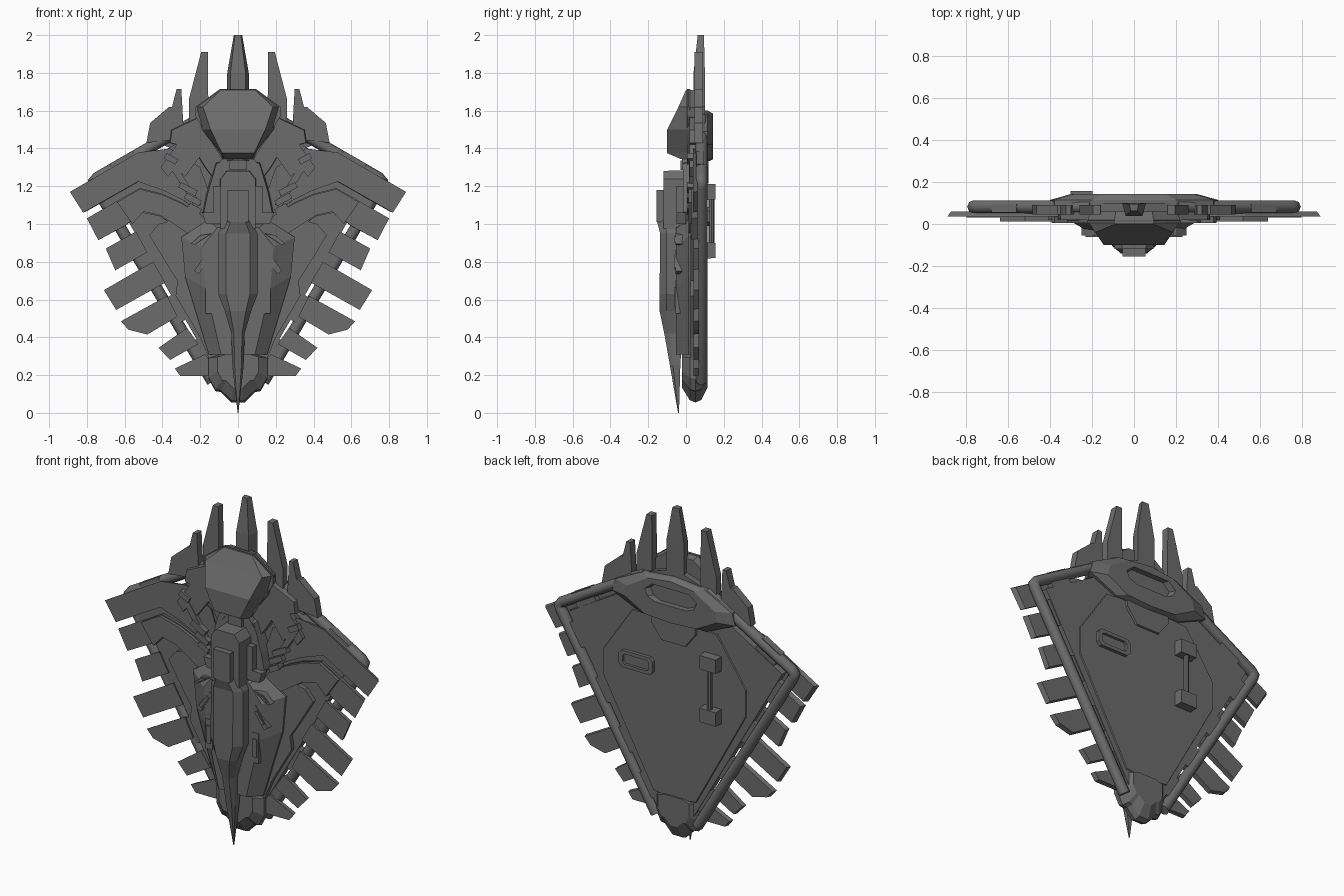
import bpy, bmesh, math

dark = bpy.data.materials.new("dark_metal")
dark.diffuse_color = (.15, .15, .15, 1)


def add(name, me):
    me.materials.clear()
    me.materials.append(dark)
    ob = bpy.data.objects.new(name, me)
    bpy.context.collection.objects.link(ob)
    return ob


def loft(name, rings):
    """Skin equal-length rings of 3D points and cap both ends."""
    bm = bmesh.new()
    vs = [[bm.verts.new(p) for p in r] for r in rings]
    n = len(rings[0])
    for a, b in zip(vs, vs[1:]):
        for i in range(n):
            bm.faces.new((a[i], a[(i + 1) % n], b[(i + 1) % n], b[i]))
    bm.faces.new(vs[0][::-1])
    bm.faces.new(vs[-1])
    bmesh.ops.remove_doubles(bm, verts=bm.verts, dist=1e-5)
    bmesh.ops.recalc_face_normals(bm, faces=bm.faces)
    me = bpy.data.meshes.new(name)
    bm.to_mesh(me)
    bm.free()
    return add(name, me)


def sym(half):
    """Complete a right-hand half outline with its mirror image."""
    return list(half) + [(-p[0],) + tuple(p[1:]) for p in reversed(half) if abs(p[0]) > 1e-6]


def shrink(pts, s):
    cx = sum(p[0] for p in pts) / len(pts)
    cz = sum(p[1] for p in pts) / len(pts)
    return [(cx + (x - cx) * s, cz + (z - cz) * s) for x, z in pts]


def plate(name, pts, front, back, sf=1.0, sb=1.0):
    """Extruded outline; sf / sb scale the front and back faces."""
    return loft(name, [[(x, front, z) for x, z in shrink(pts, sf)],
                       [(x, back, z) for x, z in shrink(pts, sb)]])


def pair(name, pts, *args):
    plate(name + "_right", pts, *args)
    plate(name + "_left", [(-x, z) for x, z in pts], *args)


def bar(x, z, w, h, deg):
    """Rotated rectangle outline."""
    c, s = math.cos(math.radians(deg)), math.sin(math.radians(deg))
    return [(x + a * c - b * s, z + a * s + b * c)
            for a, b in ((-w/2, -h/2), (w/2, -h/2), (w/2, h/2), (-w/2, h/2))]


# Main kite panel
plate("main_panel", sym([(0, 1.6), (.15, 1.53), (.695, 1.21), (.12, .22), (0, .2)]), .05, .1)

# Rim tubes
for s, side in ((1, "right"), (-1, "left")):
    cu = bpy.data.curves.new("rim", 'CURVE')
    cu.dimensions = '3D'
    cu.bevel_depth = .031
    cu.bevel_resolution = 2
    cu.use_fill_caps = True
    path = [(.135, .165), (.755, 1.2), (.765, 1.225), (.745, 1.245), (.2, 1.56)]
    sp = cu.splines.new('POLY')
    sp.points.add(len(path) - 1)
    for p, (x, z) in zip(sp.points, path):
        p.co = (s * x, .082, z, 1)
    tmp = bpy.data.objects.new("rim_tmp", cu)
    bpy.context.collection.objects.link(tmp)
    me = bpy.data.meshes.new_from_object(tmp.evaluated_get(bpy.context.evaluated_depsgraph_get()))
    bpy.data.objects.remove(tmp)
    add("rim_tube_" + side, me)

# Brackets joining panel and rim
for i, t in enumerate((.12, .35, .6, .88)):
    pair(f"rim_bracket_{i}", bar(.12 + .585 * t, .2 + 1.01 * t, .09, .15, -30), .055, .095)
pair("upper_bracket", bar(.59, 1.3, .14, .12, -30), .055, .095)

# Edge blades
blades = [
    [(.70, .87), (.65, .755), (.48, .85), (.54, .96)],
    [(.71, .65), (.645, .545), (.385, .69), (.45, .80)],
    [(.62, .485), (.58, .44), (.48, .415), (.32, .51), (.375, .62)],
    [(.42, .345), (.36, .28), (.21, .365), (.27, .45)],
    [(.335, .235), (.305, .195), (.16, .195), (.11, .23), (.175, .31)]]
for i, b in enumerate(blades):
    pair(f"edge_blade_{i}", b, .04, .068, 1, .94)

# Upper and lower arm bands ending in blades
pair("upper_arm", [(.89, 1.17), (.82, 1.06), (.60, 1.185), (.53, 1.225), (.39, 1.175), (.28, 1.12),
                   (.19, 1.05), (.13, 1.1), (.2, 1.3), (.36, 1.4), (.53, 1.378)], .036, .06, 1, .96)
pair("lower_arm", [(.80, 1.03), (.74, .915), (.6, .99), (.51, 1.06), (.41, 1.04), (.25, .93),
                   (.15, .98), (.19, 1.05), (.3, 1.115), (.4, 1.16), (.52, 1.19), (.6, 1.145)], .03, .06, 1, .96)
pair("arm_step", [(.56, 1.0), (.5, 1.065), (.41, 1.045), (.25, .94), (.15, .98), (.19, 1.045),
                  (.3, 1.11), (.4, 1.155), (.52, 1.185), (.64, 1.115)], .012, .05)

# Crown spikes
spikes = {"mid": [(.26, 1.45), (.26, 1.66), (.195, 1.91), (.16, 1.91), (.155, 1.45)],
          "short": [(.375, 1.45), (.36, 1.58), (.325, 1.715), (.3, 1.715), (.285, 1.45)],
          "outer": [(.485, 1.43), (.465, 1.535), (.365, 1.62), (.32, 1.62), (.3, 1.45)]}
for k, p in spikes.items():
    pair("crown_spike_" + k, p, .045, .09)
loft("crown_spike_center", [[(x * w, y, z) for x, y in ((-1, y1), (-.7, y0), (.7, y0), (1, y1))]
                            for w, y0, y1, z in ((.057, .035, .1, 1.45), (.057, .04, .1, 1.8), (.022, .062, .095, 2.0))])

# Shoulders and chest
plate("shoulder_yoke", sym([(0, 1.64), (.2, 1.575), (.36, 1.5), (.37, 1.43), (.24, 1.4),
                            (.18, 1.3), (.12, 1.22), (0, 1.2)]), .018, .1, .97)
plate("chest_plate", sym([(0, 1.36), (.12, 1.33), (.17, 1.16), (.19, 1.06), (.12, .96), (0, .95)]), -.015, .06, .95)
pair("chest_flank", [(.09, 1.2), (.13, 1.2), (.13, 1.06), (.19, 1.06), (.17, 1.0), (.09, 1.0)], -.05, 0)

# Gem-shaped head: sloping brow over an upright front facet
gem = sym([(0, 1.715), (.095, 1.715), (.225, 1.62), (.225, 1.57), (.085, 1.345), (0, 1.345)])
plate("head_base", gem, .005, .06, 1, .92)
loft("head_gem", [[(-wo, .02, z), (-wi, y, z - d), (wi, y, z - d), (wo, .02, z)] for wo, wi, y, z, d in
                  ((.095, .09, 0, 1.715, .005), (.225, .185, -.04, 1.62, 0), (.19, .145, -.1, 1.5, 0),
                   (.095, .085, -.1, 1.375, 0), (.085, .075, -.03, 1.345, 0))])
plate("neck_block", bar(0, 1.31, .09, .05, 0), -.03, .03)
pair("neck_fin", [(.05, 1.345), (.085, 1.345), (.125, 1.29), (.09, 1.29)], -.02, .03)

# Latches running diagonally beside the chest
for i, (x, z, w) in enumerate(((.355, 1.345, .07), (.265, 1.185, .1), (.24, 1.13, .09), (.23, 1.08, .07))):
    pair(f"latch_{i}", bar(x, z, w, .032, 28), .005, .05)
pair("latch_rail", bar(.29, 1.22, .035, .3, -32), .015, .05)
pair("latch_cover", [(.2, 1.36), (.25, 1.42), (.31, 1.44), (.41, 1.3), (.37, 1.25), (.33, 1.3), (.28, 1.25)], .018, .05)

# Lower shell and raised hull
plate("lower_shell", sym([(0, 1.12), (.2, 1.06), (.42, 1.0), (.47, .94), (.36, .76), (.32, .7), (.33, .62),
                          (.2, .4), (.16, .3), (.13, .2), (0, .2)]), .025, .06)
hull_out = [(0, 1.02), (.16, 1.02), (.3, .93), (.28, .72), (.155, .31), (0, .31)]
hull_in = [(0, .99), (.11, .98), (.19, .88), (.17, .66), (.09, .31), (0, .31)]
loft("hull", [[(x, .03, z) for x, z in sym(hull_out)], [(x, .012, z) for x, z in sym(hull_out)],
              [(x, -.052, z) for x, z in sym(hull_in)]])

# Vent slits on the hull
vents = ([(.14, .95), (.23, .89), (.25, .895), (.2, .94)], bar(.18, .8, .03, .14, 35), bar(.15, .615, .045, .175, 0))
for i, v in enumerate(vents):
    pair(f"vent_frame_{i}", v, -.055, 0)
    pair(f"vent_core_{i}", shrink(v, .6), -.062, 0)

# Central column and long blade
plate("column", sym([(0, 1.285), (.06, 1.285), (.095, 1.24), (.095, .97), (0, .97)]), -.12, .02, .97)
plate("column_front", bar(0, 1.095, .11, .17, 0), -.155, -.1, 1)
sections = [(.06, -.155, -.02, 1.02), (.105, -.137, -.02, .95), (.105, -.14, -.02, .63), (.07, -.14, -.02, .54),
            (.035, -.115, -.02, .42), (.03, -.085, -.03, .25), (.002, -.042, -.037, 0)]
loft("center_blade", [[(-w, yb, z), (-w, yf * .7 + yb * .3, z), (-w * .6, yf, z), (w * .6, yf, z),
                       (w, yf * .7 + yb * .3, z), (w, yb, z)] for w, yf, yb, z in sections])

# Bottom tip block
tip = [(0, .31), (.09, .31), (.155, .29), (.155, .18), (.12, .115), (.09, .11), (.035, .055), (0, .055)]
loft("bottom_tip", [[(x * s, y, .31 - (.31 - z) * t) for x, z in sym(tip)]
                    for y, s, t in ((-.02, .7, .7), (.02, 1, .95), (.05, 1, 1), (.08, .9, .95), (.115, .65, .68))])

# Back: raised inner panel, yoke with recessed hex frame, tab
plate("back_panel", sym([(0, 1.36), (.28, 1.34), (.47, 1.06), (.47, .9), (.14, .3), (0, .28)]), .09, .106, 1, .98)
yoke = sym([(0, 1.6), (.2, 1.58), (.38, 1.49), (.4, 1.42), (.22, 1.34), (0, 1.33)])
hole = sym([(0, 1.54), (.12, 1.54), (.17, 1.5), (.15, 1.46), (.1, 1.44), (0, 1.44)])
loft("back_yoke", [[(x, .08, z) for x, z in yoke], [(x, .115, z) for x, z in yoke],
                   [(x * .75, .143, 1.45 + (z - 1.45) * .9) for x, z in yoke],
                   [(x, .143, z) for x, z in hole], [(x * .9, .11, z) for x, z in hole]])
plate("back_tab", sym([(0, 1.36), (.15, 1.36), (.15, 1.3), (.08, 1.21), (0, 1.21)]), .09, .118, 1, .95)

# Grip handle
for z, part in ((.86, "lower"), (1.17, "upper")):
    plate("grip_mount_" + part, bar(-.25, z, .11, .085, 0), .1, .157, 1, .95)
circle = [(math.cos(i * math.pi / 4) * .015, math.sin(i * math.pi / 4) * .015) for i in range(8)]
loft("grip_bar", [[(-.25 + a, .135 + b, z) for a, b in circle] for z in (.86, 1.17)])

# Oblong arm-strap ring
ring = [(.24 + a, 1.04 + b) for a, b in ((.11, .03), (.09, .05), (-.09, .05), (-.11, .03),
                                         (-.11, -.03), (-.09, -.05), (.09, -.05), (.11, -.03))]
small = [(.24 + (x - .24) * .78, 1.04 + (z - 1.04) * .6) for x, z in ring]
loft("strap_ring", [[(x, y, z) for x, z in r] for r, y in ((ring, .1), (ring, .126), (small, .126), (small, .11))])
